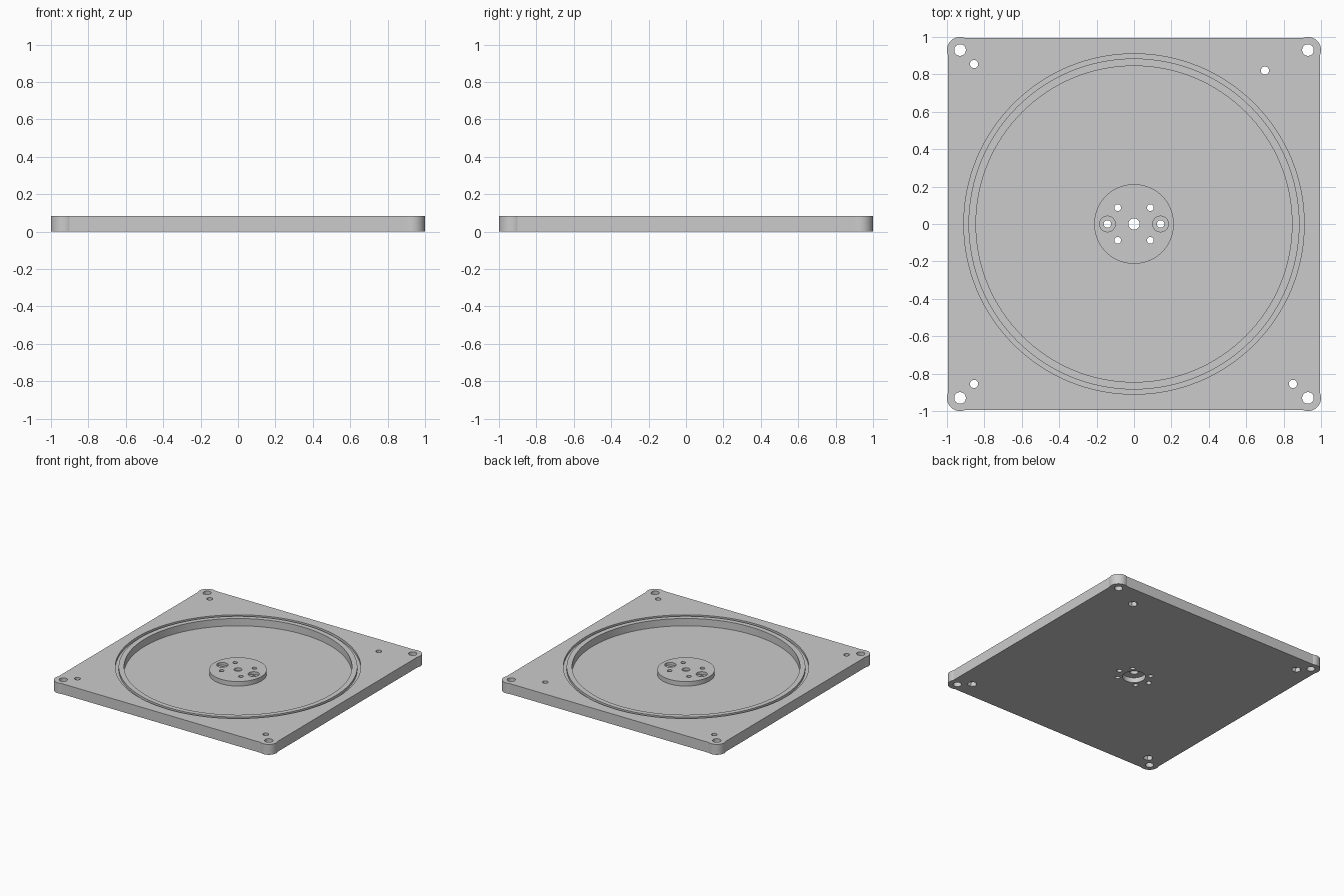
import bpy, bmesh
from math import radians, cos, sin, pi

if "Cube" in bpy.data.objects:
    bpy.data.objects.remove(bpy.data.objects["Cube"], do_unlink=True)

HEIGHT, FLOOR, HUB_TOP = 0.085, 0.025, 0.062

grey = bpy.data.materials.new("plain_grey")
grey.use_nodes = True
colour = (0.6, 0.6, 0.6, 1)
grey.diffuse_color = colour
grey.node_tree.nodes["Principled BSDF"].inputs["Base Color"].default_value = colour


def circle(r, n, x=0, y=0):
    return [(x + r * cos(2 * pi * i / n), y + r * sin(2 * pi * i / n)) for i in range(n)]


def prism(name, outline, z0, z1):
    """Extrude a closed outline from z0 to z1."""
    bm = bmesh.new()
    base = bm.faces.new([bm.verts.new((x, y, z0)) for x, y in outline])
    top = bmesh.ops.extrude_face_region(bm, geom=[base])["geom"]
    for v in top:
        if isinstance(v, bmesh.types.BMVert):
            v.co.z = z1
    bmesh.ops.recalc_face_normals(bm, faces=bm.faces)
    mesh = bpy.data.meshes.new(name)
    bm.to_mesh(mesh)
    bm.free()
    mesh.materials.append(grey)
    ob = bpy.data.objects.new(name, mesh)
    bpy.context.collection.objects.link(ob)
    return ob


def boolean(target, tool, operation="DIFFERENCE"):
    mod = target.modifiers.new("cut", "BOOLEAN")
    mod.operation, mod.object, mod.solver = operation, tool, "EXACT"
    bpy.context.view_layer.objects.active = target
    bpy.ops.object.modifier_apply(modifier=mod.name)
    bpy.data.objects.remove(tool, do_unlink=True)


def drill(target, r, x, y, z0=-0.1, z1=0.2, n=32):
    boolean(target, prism("cutter", circle(r, n, x, y), z0, z1))


# Square plate whose round corner posts bulge just past the straight sides
outline = []
for quarter in range(4):
    turn = quarter * pi / 2
    for i in range(21):
        a = radians(-25 + 7 * i)
        x, y = 0.93 + 0.07 * cos(a), 0.93 + 0.07 * sin(a)
        outline.append((x * cos(turn) - y * sin(turn), x * sin(turn) + y * cos(turn)))
plate = prism("base_plate", outline, 0, HEIGHT)

# Seal groove around the rim
groove = prism("groove_cutter", circle(0.91, 128), HEIGHT - 0.02, 0.2)
boolean(groove, prism("groove_core", circle(0.885, 128), 0, 0.3))
boolean(plate, groove)

# Wide round pocket, leaving the central hub standing
pocket = prism("pocket_cutter", circle(0.845, 128), FLOOR, 0.2)
boolean(pocket, prism("hub_core", circle(0.213, 64), 0, HUB_TOP))
boolean(plate, pocket)

# Hub: centre bore, underside recess, two counterbored holes, four small holes
drill(plate, 0.03, 0, 0)
drill(plate, 0.085, 0, 0, -0.1, 0.04, 48)
for sx in (-1, 1):
    drill(plate, 0.02, sx * 0.142, 0)
    drill(plate, 0.042, sx * 0.142, 0, 0.04, 0.2)
    for sy in (-1, 1):
        drill(plate, 0.018, sx * 0.087, sy * 0.087)
        drill(plate, 0.031, sx * 0.93, sy * 0.93)

# Fixing holes with hexagonal nut pockets underneath
for x, y in ((-0.855, 0.855), (0.7, 0.82), (-0.855, -0.855), (0.85, -0.855)):
    drill(plate, 0.022, x, y)
    drill(plate, 0.036, x, y, -0.1, 0.035, 6)

# Smooth round walls, sharp rims
bpy.ops.object.select_all(action="DESELECT")
plate.select_set(True)
bpy.context.view_layer.objects.active = plate
bpy.ops.object.shade_smooth_by_angle(angle=radians(20))
